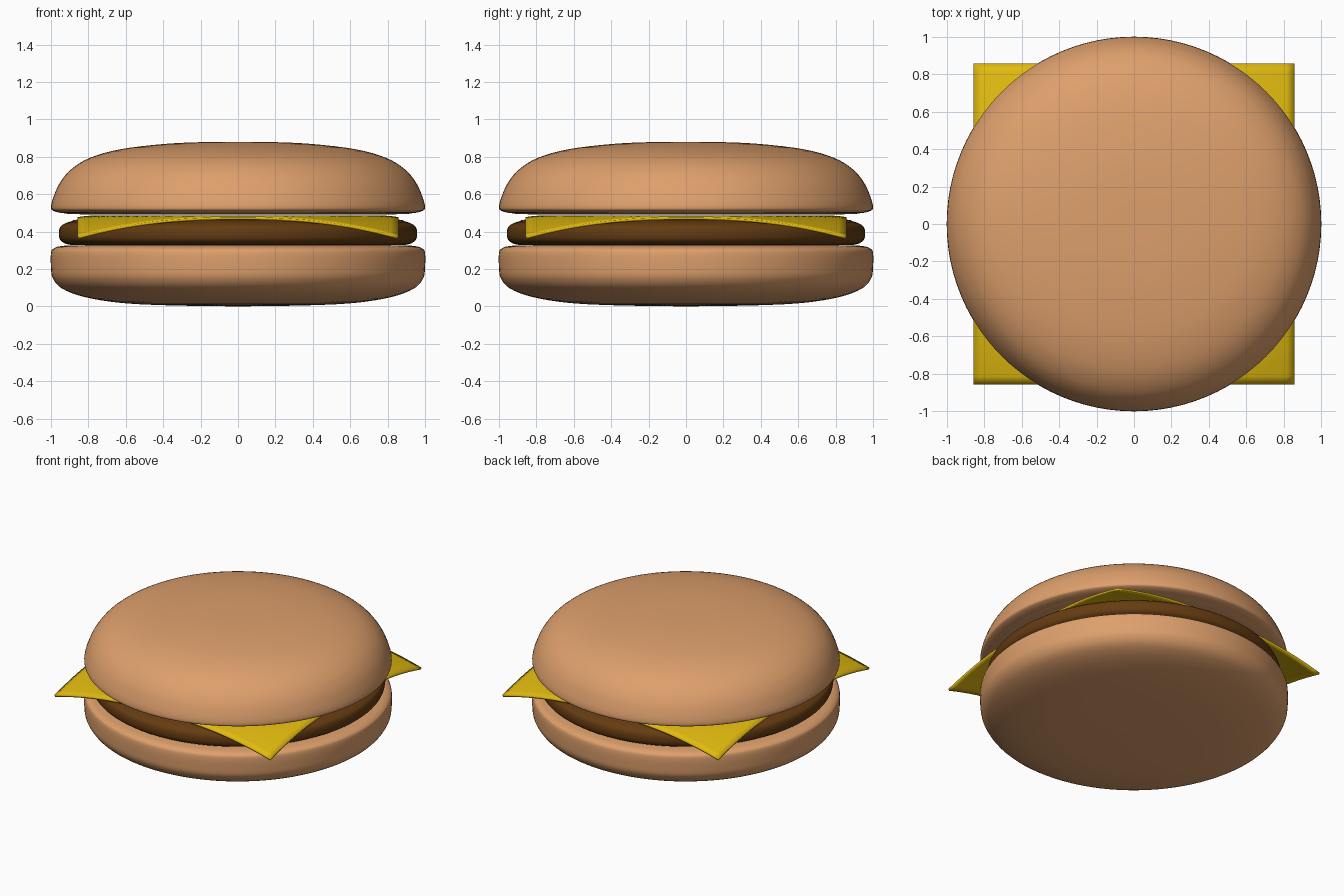
import bpy, bmesh, math
from mathutils import Vector

if "Cube" in bpy.data.objects:
    bpy.data.objects.remove(bpy.data.objects["Cube"])


def material(name, rgb):
    m = bpy.data.materials.new(name)
    m.diffuse_color = (*rgb, 1)
    m.use_nodes = True
    m.node_tree.nodes["Principled BSDF"].inputs["Base Color"].default_value = m.diffuse_color
    return m


def finish(name, bm, mat):
    bmesh.ops.recalc_face_normals(bm, faces=bm.faces)
    me = bpy.data.meshes.new(name)
    bm.to_mesh(me)
    bm.free()
    ob = bpy.data.objects.new(name, me)
    bpy.context.collection.objects.link(ob)
    me.materials.append(mat)
    bpy.ops.object.select_all(action='DESELECT')
    ob.select_set(True)
    bpy.context.view_layer.objects.active = ob
    bpy.ops.object.shade_smooth_by_angle(angle=math.radians(40))
    return ob


def smooth_profile(pts, steps=4):
    # Catmull-Rom curve through the (radius, height) points
    p = [Vector(q) for q in [pts[0], *pts, pts[-1]]]
    out = []
    for a, b, c, d in zip(p, p[1:], p[2:], p[3:]):
        for i in range(steps):
            t = i / steps
            out.append(0.5 * (2 * b + (c - a) * t + (2 * a - 5 * b + 4 * c - d) * t * t
                              + (3 * b - a - 3 * c + d) * t ** 3))
    return out + [p[-1]]


def lathe(name, pts, mat, segments=96):
    bm = bmesh.new()
    verts = [bm.verts.new((r, 0, z)) for r, z in smooth_profile(pts)]
    edges = [bm.edges.new(e) for e in zip(verts, verts[1:])]
    bmesh.ops.spin(bm, geom=verts + edges, axis=(0, 0, 1), cent=(0, 0, 0),
                   angle=math.tau, steps=segments, use_merge=True)
    bmesh.ops.remove_doubles(bm, verts=bm.verts, dist=0.0005)
    return finish(name, bm, mat)


bread = material("bread", (0.73, 0.35, 0.15))
meat = material("meat", (0.13, 0.045, 0.006))
yellow = material("cheese", (0.75, 0.49, 0.005))

# Buns and patty
lathe("bottom_bun", [(0, 0), (0.35, 0.005), (0.62, 0.018), (0.82, 0.05), (0.94, 0.095),
                     (0.99, 0.15), (1, 0.21), (1, 0.285), (0.985, 0.31), (0.94, 0.323),
                     (0.8, 0.327), (0, 0.327)], bread)
lathe("patty", [(0, 0.327), (0.8, 0.327), (0.9, 0.33), (0.94, 0.345), (0.956, 0.37),
                (0.956, 0.41), (0.94, 0.435), (0.89, 0.455), (0.78, 0.466), (0, 0.47)], meat)
lathe("top_bun", [(0, 0.49), (0.8, 0.492), (0.93, 0.498), (0.985, 0.51), (1, 0.53),
                  (0.985, 0.59), (0.95, 0.665), (0.89, 0.735), (0.79, 0.795), (0.63, 0.84),
                  (0.4, 0.868), (0.2, 0.878), (0, 0.88)], bread)

# Cheese slice with drooping corners
bm = bmesh.new()
bmesh.ops.create_grid(bm, x_segments=40, y_segments=40, size=0.857)
for v in bm.verts:
    r = math.hypot(v.co.x, v.co.y)
    v.co.z = 0.486 - 0.112 * (max(0, r - 0.78) / 0.43) ** 1.5
cheese = finish("cheese_slice", bm, yellow)
mod = cheese.modifiers.new("thickness", 'SOLIDIFY')
mod.thickness = 0.014
mod.offset = -1
